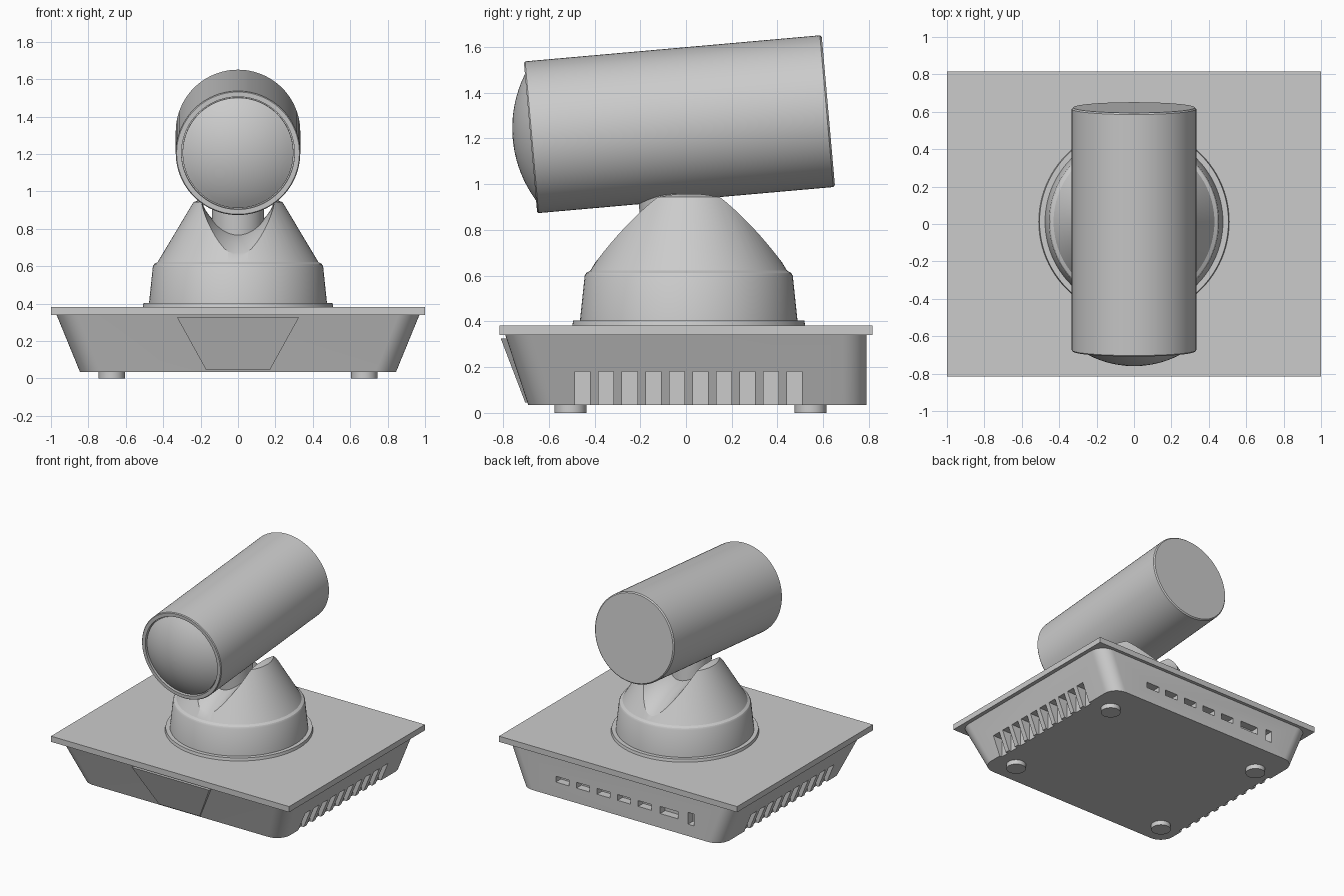
import bpy, bmesh, math
from mathutils import Matrix, Vector

if "Cube" in bpy.data.objects:
    bpy.data.objects.remove(bpy.data.objects["Cube"])


def make(name, bm, smooth=True):
    bmesh.ops.recalc_face_normals(bm, faces=bm.faces)
    me = bpy.data.meshes.new(name)
    bm.to_mesh(me)
    bm.free()
    ob = bpy.data.objects.new(name, me)
    bpy.context.collection.objects.link(ob)
    if smooth:
        activate(ob)
        bpy.ops.object.shade_smooth_by_angle(angle=math.radians(28))
    return ob


def activate(ob):
    bpy.ops.object.select_all(action='DESELECT')
    ob.select_set(True)
    bpy.context.view_layer.objects.active = ob


def loft(rings, bm=None):
    """Closed solid through rings with equal point counts."""
    bm = bm or bmesh.new()
    vs = [[bm.verts.new(p) for p in r] for r in rings]
    n = len(vs[0])
    for a, b in zip(vs, vs[1:]):
        for i in range(n):
            j = (i + 1) % n
            bm.faces.new((a[i], a[j], b[j], b[i]))
    bm.faces.new(vs[0][::-1])
    bm.faces.new(vs[-1])
    return bm


def circle(r, z, n=96):
    return [(r * math.cos(2 * math.pi * i / n), r * math.sin(2 * math.pi * i / n), z) for i in range(n)]


def lathe(name, profile, mat, n=96):
    bm = loft([circle(r, z, n) for r, z in profile])
    bm.transform(mat)
    return make(name, bm)


def rounded_rect(hx, y0, y1, r, z, n=10):
    pts = []
    corners = [(hx - r, y1 - r), (r - hx, y1 - r), (r - hx, y0 + r), (hx - r, y0 + r)]
    for k, (cx, cy) in enumerate(corners):
        for i in range(n + 1):
            a = math.pi / 2 * (k + i / n)
            pts.append((cx + r * math.cos(a), cy + r * math.sin(a), z))
    return pts


def add_box(bm, x0, x1, y0, y1, z0, z1):
    m = Matrix.Translation(((x0 + x1) / 2, (y0 + y1) / 2, (z0 + z1) / 2)) @ \
        Matrix.Diagonal((x1 - x0, y1 - y0, z1 - z0, 1))
    bmesh.ops.create_cube(bm, size=1, matrix=m)


def cut(ob, cutter):
    cutter.hide_render = True
    mod = ob.modifiers.new("cut", 'BOOLEAN')
    mod.operation = 'DIFFERENCE'
    mod.solver = 'EXACT'
    mod.object = cutter
    activate(ob)
    bpy.ops.object.modifier_apply(modifier=mod.name)
    bpy.data.objects.remove(cutter)
    bpy.ops.object.shade_smooth_by_angle(angle=math.radians(28))


# Top plate
bm = bmesh.new()
add_box(bm, -1, 1, -0.815, 0.815, 0.34, 0.383)
make("top_plate", bm, False)

# Tapered base housing with an upright back
base = make("base_housing", loft([rounded_rect(0.845, -0.69, 0.79, 0.11, 0.035),
                                  rounded_rect(0.97, -0.79, 0.79, 0.11, 0.34)]))

# Side vents and rear ports
bm = bmesh.new()
for i in range(10):
    y = -0.485 + i * 0.103
    for s in (-1, 1):
        xs = sorted((s * 0.825, s * 1.1))
        add_box(bm, *xs, y, y + 0.066, 0.0, 0.18)
for i in range(5):
    x = 0.485 - i * 0.173
    add_box(bm, x - 0.055, x + 0.055, 0.73, 0.9, 0.148, 0.192)
add_box(bm, -0.487, -0.336, 0.73, 0.9, 0.143, 0.197)
add_box(bm, -0.62, -0.57, 0.73, 0.9, 0.125, 0.215)
cut(base, make("opening_cutter", bm, False))

# Trapezoid front panel
panel = [[(-w, y, z), (w, y, z), (w, y + 0.1, z), (-w, y + 0.1, z)]
         for w, y, z in ((0.17, -0.703, 0.045), (0.325, -0.81, 0.325))]
make("front_panel", loft(panel), False)

# Feet
for x in (-0.675, 0.675):
    for y in (-0.505, 0.545):
        lathe("foot", [(0.07, 0), (0.07, 0.04)], Matrix.Translation((x, y, 0)), 32)

# Turret ring and conical turret
centre = Matrix.Translation((0, 0.012, 0))
lathe("turret_ring", [(0.51, 0.38), (0.505, 0.404), (0.46, 0.404)], centre)
turret = lathe("turret", [(0.478, 0.385), (0.475, 0.41), (0.455, 0.6), (0.448, 0.612), (0.43, 0.622),
                          (0.238, 0.943), (0.2, 0.957), (0.02, 0.965)], centre)

# Swing channel across the turret, cut by a torus lying along y
R, r, n, m = 0.852, 0.2, 128, 48
bm = bmesh.new()
grid = []
for i in range(n):
    a = 2 * math.pi * i / n
    row = []
    for j in range(m):
        b = 2 * math.pi * j / m
        d = R + r * math.cos(b)
        row.append(bm.verts.new((r * math.sin(b), 0.012 + d * math.sin(a), 0.148 + d * math.cos(a))))
    grid.append(row)
for i in range(n):
    for j in range(m):
        i2, j2 = (i + 1) % n, (j + 1) % m
        bm.faces.new((grid[i][j], grid[i2][j], grid[i2][j2], grid[i][j2]))
cut(turret, make("channel_cutter", bm))

# Tilted camera head: local z runs from the front face to the back
front, back = Vector((0, -0.68, 1.205)), Vector((0, 0.6225, 1.32))
axis = back - front
L = axis.length
tilt = math.atan2(axis.z, axis.y)
head = Matrix.Translation(front) @ Matrix.Rotation(tilt - math.pi / 2, 4, 'X')
lathe("camera_barrel", [(0.29, 0.03), (0.302, 0.03), (0.302, 0), (0.328, 0), (0.333, 0.006),
                        (0.333, L - 0.008), (0.325, L)], head)

# Domed lens
h, w = 0.09, 0.296
rad = (w * w + h * h) / (2 * h)
top = math.asin(w / rad)
dome = [(rad * math.sin(top * k / 10), 0.012 - h + rad * (1 - math.cos(top * k / 10))) for k in range(10, 0, -1)]
lathe("lens", [(w, 0.035)] + dome + [(0.002, 0.012 - h)], head)

# Neck between turret and head
neck = Matrix.Translation((0, 0.015, 0)) @ Matrix.Rotation(tilt, 4, 'X')
lathe("neck", [(0.14, 0.72), (0.14, 1.05)], neck, 64)
